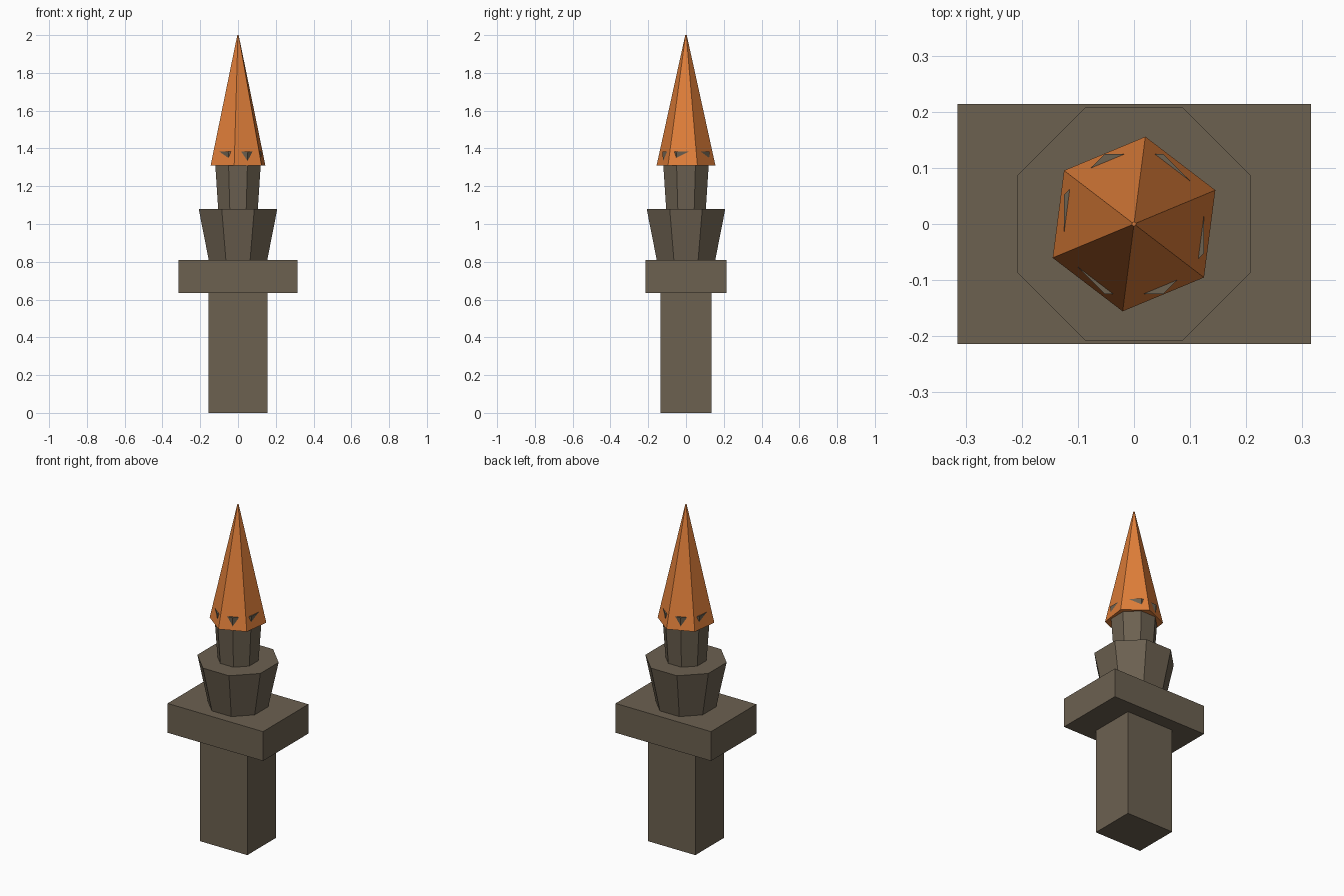
import bpy, bmesh, math

if "Cube" in bpy.data.objects:
    bpy.data.objects.remove(bpy.data.objects["Cube"])


def material(name, rgb):
    m = bpy.data.materials.new(name)
    m.diffuse_color = (*rgb, 1)
    m.use_nodes = True
    m.node_tree.nodes["Principled BSDF"].inputs["Base Color"].default_value = m.diffuse_color
    return m


stone = material("weathered_stone", (0.150, 0.119, 0.081))
orange = material("orange_tile", (0.75, 0.212, 0.042))


def loft(name, rings, mat):
    """Closed solid from a bottom and a top ring of points."""
    bm = bmesh.new()
    low, high = [[bm.verts.new(p) for p in ring] for ring in rings]
    n = len(low)
    for i in range(n):
        j = (i + 1) % n
        bm.faces.new((low[i], low[j], high[j], high[i]))
    bm.faces.new(low[::-1])
    bm.faces.new(high)
    me = bpy.data.meshes.new(name)
    bm.to_mesh(me)
    bm.free()
    me.materials.append(mat)
    ob = bpy.data.objects.new(name, me)
    bpy.context.collection.objects.link(ob)
    return ob


def ring(sides, radius, z, turn):
    angles = [math.radians(turn + 360 * i / sides) for i in range(sides)]
    return [(radius * math.cos(a), radius * math.sin(a), z) for a in angles]


def frustum(name, sides, r0, r1, z0, z1, turn, mat):
    return loft(name, (ring(sides, r0, z0, turn), ring(sides, r1, z1, turn)), mat)


def block(name, hx, hy, z0, z1, mat):
    corners = ((-hx, -hy), (hx, -hy), (hx, hy), (-hx, hy))
    return loft(name, [[(x, y, z) for x, y in corners] for z in (z0, z1)], mat)


# Chimney shaft and capping slab
block("shaft", 0.156, 0.135, 0, 0.635, stone)
block("slab", 0.315, 0.214, 0.635, 0.81, stone)

# Octagonal flared pots; the neck corners poke through the roof
k = 1 / math.cos(math.pi / 8)
frustum("flared_pot", 8, 0.155 * k, 0.208 * k, 0.81, 1.08, 22.5, stone)
frustum("neck", 8, 0.105 * k, 0.125 * k, 1.08, 1.385, 22.5, stone)

# Six-sided spire roof
frustum("spire", 6, 0.157, 0.004, 1.31, 2.0, 22.6, orange)
